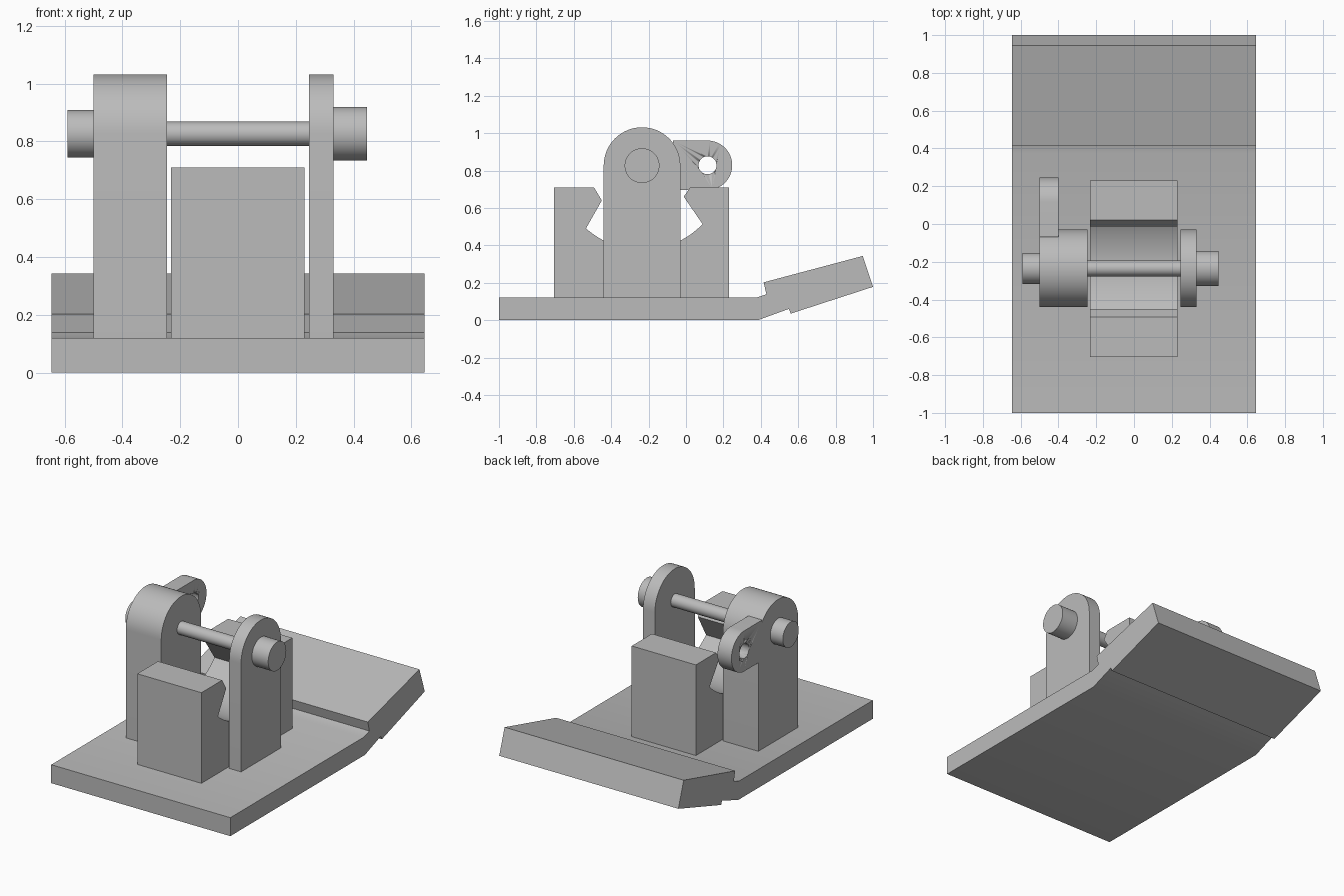
import bpy, bmesh
from math import sin, cos, pi, atan2
from mathutils import Matrix

cube = bpy.data.objects.get("Cube")
if cube:
    bpy.data.objects.remove(cube)

grey = bpy.data.materials.new("plain grey")
grey.use_nodes = True
grey.diffuse_color = (0.5, 0.5, 0.5, 1)
grey.node_tree.nodes["Principled BSDF"].inputs["Base Color"].default_value = (0.5, 0.5, 0.5, 1)

PIN_Y, PIN_Z = -0.235, 0.826


def arc(cy, cz, r, a0, a1, n=32):
    """Points on an arc in the side plane."""
    angles = [a0 + (a1 - a0) * i / n for i in range(n + 1)]
    return [(cy + r * cos(a), cz + r * sin(a)) for a in angles]


def extrude(name, profile, x0, x1):
    """Extrude a side profile (y, z) across the width from x0 to x1."""
    bm = bmesh.new()
    face = bm.faces.new([bm.verts.new((x0, y, z)) for y, z in profile])
    new = bmesh.ops.extrude_face_region(bm, geom=[face])["geom"]
    moved = [v for v in new if isinstance(v, bmesh.types.BMVert)]
    bmesh.ops.translate(bm, verts=moved, vec=(x1 - x0, 0, 0))
    bmesh.ops.recalc_face_normals(bm, faces=bm.faces)
    return finish(name, bm)


def rod(name, radius, x0, x1, y=PIN_Y, z=PIN_Z):
    """Cylinder lying along x."""
    bm = bmesh.new()
    place = Matrix.Translation(((x0 + x1) / 2, y, z)) @ Matrix.Rotation(pi / 2, 4, 'Y')
    bmesh.ops.create_cone(bm, cap_ends=True, segments=64, radius1=radius,
                          radius2=radius, depth=x1 - x0, matrix=place)
    return finish(name, bm)


def finish(name, bm):
    mesh = bpy.data.meshes.new(name)
    bm.to_mesh(mesh)
    bm.free()
    mesh.materials.append(grey)
    obj = bpy.data.objects.new(name, mesh)
    bpy.context.collection.objects.link(obj)
    bpy.ops.object.select_all(action='DESELECT')
    obj.select_set(True)
    bpy.context.view_layer.objects.active = obj
    bpy.ops.object.shade_smooth_by_angle(angle=pi / 6)
    return obj


# Base plate with the raised, stepped rear flap
extrude("base_plate", [(-1, 0), (0.385, 0), (0.55, 0.06), (0.56, 0.035), (1, 0.178),
                       (0.945, 0.343), (0.415, 0.202), (0.43, 0.138), (0.375, 0.12),
                       (-1, 0.12)], -0.645, 0.645)

# Central block with an undercut channel, its floor curved about the pin
front, back = (-0.535, 0.49), (0.085, 0.517)
start = atan2(front[1] - PIN_Z, front[0] - PIN_Y)
end = atan2(back[1] - PIN_Z, back[0] - PIN_Y)
floor = arc(PIN_Y, PIN_Z, 0.45, start, end)
extrude("notched_block", [(-0.705, 0.12), (-0.705, 0.71), (-0.492, 0.71), (-0.45, 0.64)]
        + floor + [(-0.012, 0.66), (0.022, 0.71), (0.23, 0.71), (0.23, 0.12)], -0.232, 0.23)

# Round-topped uprights on either side
upright = [(-0.44, 0.12), (-0.03, 0.12)] + arc(PIN_Y, PIN_Z, 0.205, 0, pi)
extrude("right_upright", upright, -0.5, -0.245)
extrude("left_upright", upright, 0.245, 0.33)

# Rear lug with a drilled eye
lug = extrude("drilled_lug", [(-0.07, 0.96), (-0.07, 0.696)]
              + arc(0.115, 0.828, 0.132, -pi / 2, pi / 2), -0.5, -0.4)
drill = rod("lug_drill", 0.048, -0.6, -0.3, 0.115, 0.828)
drill.hide_render = True
drill.hide_set(True)
cut = lug.modifiers.new("eye", 'BOOLEAN')
cut.operation = 'DIFFERENCE'
cut.solver = 'EXACT'
cut.object = drill

# Cross pin and its end caps
rod("cross_pin", 0.042, -0.25, 0.25)
rod("right_pin_cap", 0.082, -0.59, -0.5)
rod("left_pin_cap", 0.093, 0.33, 0.447)
